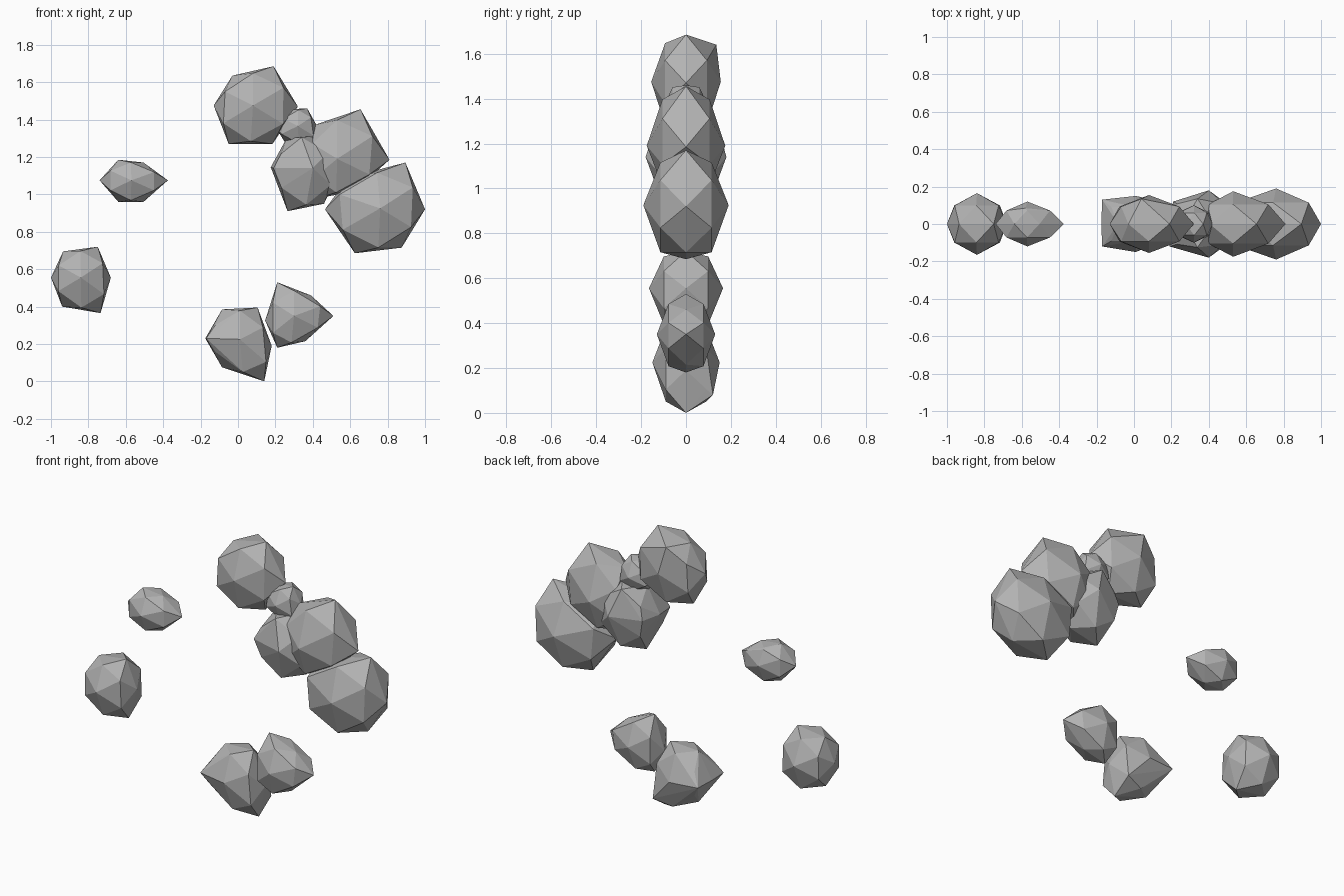
import bpy, bmesh

grey = bpy.data.materials.new("stone grey")
grey.diffuse_color = (0.45, 0.45, 0.45, 1)


def rock(name, outline, apex, depth, bumps=()):
    """Faceted rock: outline at y=0, a ring between its corners, an apex front and back, extra corners."""
    bm = bmesh.new()
    ax, az = apex
    n = len(outline)
    for x, z in outline:
        bm.verts.new((x, 0, z))
    for p in bumps:
        bm.verts.new(p)
    for side in (-1, 1):
        for i in range(n):
            (x0, z0), (x1, z1) = outline[i], outline[(i + 1) % n]
            mx, mz = (x0 + x1) / 2, (z0 + z1) / 2
            bm.verts.new((ax + (mx - ax) * 0.93, side * depth * 0.6, az + (mz - az) * 0.93))
        bm.verts.new((ax, side * depth, az))
    bmesh.ops.convex_hull(bm, input=bm.verts)
    loose = [v for v in bm.verts if not v.link_faces]
    bmesh.ops.delete(bm, geom=loose, context='VERTS')
    bmesh.ops.recalc_face_normals(bm, faces=bm.faces)
    me = bpy.data.meshes.new(name)
    bm.to_mesh(me)
    bm.free()
    me.materials.append(grey)
    bpy.context.collection.objects.link(bpy.data.objects.new(name, me))


# Connected chain of large rocks, top to right
rock("top_rock", [(-.13, 1.475), (-.03, 1.635), (.19, 1.685), (.32, 1.47), (.185, 1.27), (-.05, 1.27)],
     (.08, 1.475), .155, [(.04, .135, 1.64)])
rock("link_rock", [(.20, 1.36), (.275, 1.455), (.37, 1.46), (.42, 1.37), (.40, 1.25), (.25, 1.28)],
     (.32, 1.365), .1)
rock("middle_rock_left", [(.175, 1.145), (.26, 1.30), (.425, 1.315), (.55, 1.14), (.46, .95), (.265, .91)],
     (.40, 1.14), .18, [(.34, -.125, 1.305), (.34, .135, 1.305), (.19, -.12, 1.14), (.21, .12, 1.14)])
rock("middle_rock_right", [(.37, 1.185), (.405, 1.37), (.655, 1.455), (.81, 1.185), (.62, 1.015), (.43, .98)],
     (.53, 1.19), .175)
rock("right_rock", [(.465, .92), (.59, 1.09), (.895, 1.17), (1.0, .92), (.875, .715), (.625, .685)],
     (.76, .925), .19)

# Separate small rocks on the left
rock("upper_left_rock", [(-.74, 1.075), (-.64, 1.185), (-.505, 1.17), (-.375, 1.075), (-.505, .96), (-.64, .96)],
     (-.57, 1.075), .12, [(-.58, .085, 1.165)])
rock("lower_left_rock", [(-1.0, .555), (-.935, .695), (-.75, .72), (-.68, .555), (-.735, .365), (-.94, .40)],
     (-.84, .555), .165)

# Pair of rocks at the bottom
rock("bottom_rock", [(-.175, .23), (-.085, .385), (.105, .395), (.18, .19), (.14, 0), (-.085, .075)],
     (.01, .225), .15, [(-.17, -.12, .23), (-.17, .13, .23), (.14, .12, .08)])
rock("bottom_right_rock", [(.145, .325), (.21, .53), (.39, .46), (.51, .35), (.36, .215), (.21, .18)],
     (.30, .35), .13)
